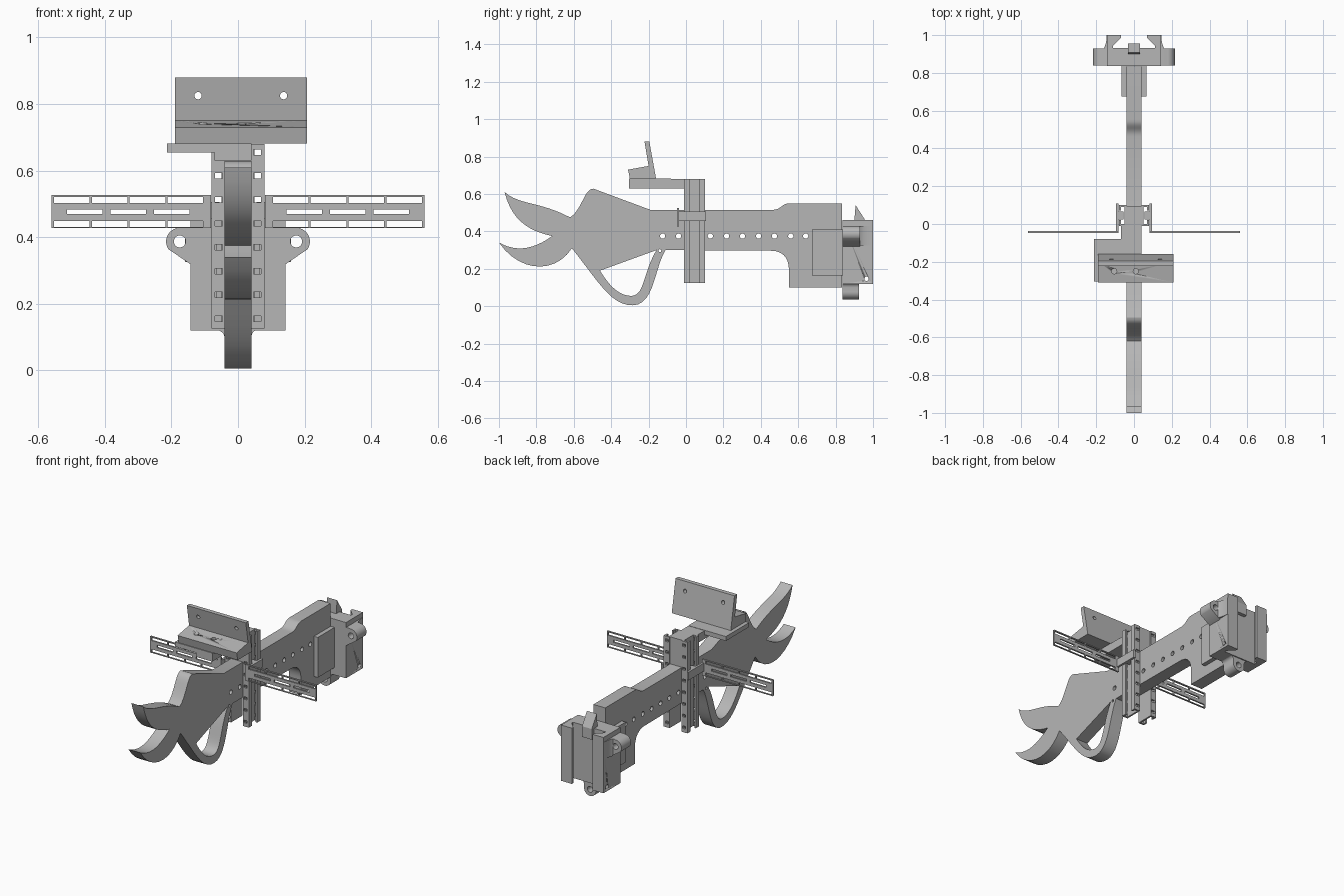
import bpy, bmesh, math
from mathutils import Vector
from mathutils.geometry import interpolate_bezier

cube = bpy.data.objects.get("Cube")
if cube:
    bpy.data.objects.remove(cube, do_unlink=True)

grey = bpy.data.materials.new("plain_grey")
grey.use_nodes = True
tone = (0.47, 0.47, 0.47, 1)
grey.diffuse_color = tone
grey.node_tree.nodes["Principled BSDF"].inputs["Base Color"].default_value = tone


def curve(a, b, c, d, n=12):
    """Bezier run without its last point."""
    return [tuple(p)[:2] for p in interpolate_bezier(*(Vector((*q, 0)) for q in (a, b, c, d)), n)][:-1]


def circle(u, v, r, start=0, end=360, n=20):
    return [(u + r * math.cos(math.radians(start + (end - start) * i / n)),
             v + r * math.sin(math.radians(start + (end - start) * i / n))) for i in range(n)]


def rect(u0, u1, v0, v1):
    return [(u0, v0), (u1, v0), (u1, v1), (u0, v1)]


def slab(name, axis, lo, hi, outline, holes=()):
    """Extrude an outline with holes along an axis from lo to hi."""
    cu = bpy.data.curves.new(name, 'CURVE')
    cu.dimensions, cu.fill_mode = '2D', 'BOTH'
    cu.extrude = (hi - lo) / 2
    for loop in [outline, *holes]:
        sp = cu.splines.new('POLY')
        sp.points.add(len(loop) - 1)
        for pt, (u, v) in zip(sp.points, loop):
            pt.co = (u, v, 0, 1)
        sp.use_cyclic_u = True
    temp = bpy.data.objects.new(name + "_outline", cu)
    bpy.context.collection.objects.link(temp)
    bpy.context.view_layer.update()
    me = bpy.data.meshes.new_from_object(temp.evaluated_get(bpy.context.evaluated_depsgraph_get()))
    bpy.data.objects.remove(temp, do_unlink=True)
    mid = (lo + hi) / 2
    for vert in me.vertices:
        u, v, w = vert.co
        w += mid
        vert.co = {'x': (w, u, v), 'y': (u, w, v), 'z': (u, v, w)}[axis]
    bm = bmesh.new()
    bm.from_mesh(me)
    bmesh.ops.remove_doubles(bm, verts=bm.verts, dist=1e-5)
    bmesh.ops.recalc_face_normals(bm, faces=bm.faces)
    bm.to_mesh(me)
    bm.free()
    me.shade_smooth()
    me.set_sharp_from_angle(angle=math.radians(30))
    me.materials.clear()
    me.materials.append(grey)
    ob = bpy.data.objects.new(name, me)
    bpy.context.collection.objects.link(ob)
    return ob


def box(name, x0, x1, y0, y1, z0, z1):
    return slab(name, 'z', z0, z1, rect(x0, x1, y0, y1))


def drill(ob, axis, lo, hi, u, v, r):
    cutter = slab(ob.name + "_cutter", axis, lo, hi, circle(u, v, r))
    cutter.hide_render = True
    cutter.hide_set(True)
    cutter.display_type = 'WIRE'
    mod = ob.modifiers.new("hole", 'BOOLEAN')
    mod.object, mod.solver = cutter, 'EXACT'


# Body: forked front, hand loop, straight beam, deep tail
body = (curve((-.97, .61), (-.89, .54), (-.78, .56), (-.62, .475))
        + [(-.62, .475)]
        + curve((-.60, .49), (-.54, .56), (-.54, .64), (-.48, .627))
        + [(-.19, .515)]
        + curve((.46, .515), (.51, .515), (.51, .55), (.555, .55))
        + [(.555, .55), (.835, .55), (.835, .10), (.55, .10)]
        + curve((.55, .19), (.55, .26), (.52, .295), (.45, .298))
        + [(-.10, .30)]
        + curve((-.11, .30), (-.17, .20), (-.17, .005), (-.285, .005))
        + curve((-.285, .005), (-.40, .005), (-.46, .12), (-.61, .31))
        + curve((-.61, .31), (-.70, .17), (-.89, .18), (-1, .34))
        + curve((-1, .34), (-.91, .29), (-.82, .30), (-.715, .375))
        + curve((-.715, .375), (-.83, .40), (-.93, .45), (-.97, .61)))
loop_gap = (curve((-.46, .19), (-.41, .11), (-.36, .055), (-.29, .055))
            + curve((-.29, .055), (-.22, .06), (-.23, .18), (-.158, .30)) + [(-.158, .30)])
pin_holes = [circle(y, .375, .014) for y in
             (-.125, -.04, .045, .13, .217, .302, .388, .473, .56, .64, .725, .79)]
slab("body", 'x', -.04, .04, body, [loop_gap, circle(-.14, .297, .008, n=12)] + pin_holes)

# Mirrored rails, wing brackets, wings, tail side plates
for s, side in ((1, "left"), (-1, "right")):
    def span(a, b):
        return (min(s * a, s * b), max(s * a, s * b))

    x0, x1 = span(.04, .077)
    h0, h1 = span(.046, .069)
    ports = [rect(h0, h1, z - .008, z + .008) for z in [.155 + .0715 * i for i in range(8)]]
    box(side + "_rail_web", *span(.04, .05), 0, .09, .125, .68)
    for end, y in (("front", -.01), ("back", .09)):
        slab(f"{side}_rail_{end}_flange", 'y', y, y + .011, rect(x0, x1, .125, .68), ports)
    for end, y in (("front", -.01), ("back", .071)):
        box(f"{side}_rail_{end}_lip", *span(.07, .08), y, y + .03, .125, .68)

    box(side + "_bracket_strap", *span(.081, .094), -.04, .108, .455, .505)
    box(side + "_bracket_key", *span(.055, .081), .025, .067, .455, .505)

    slots = []
    for z, first, count, h in ((.511, .105, 4, .009), (.476, .145, 3, .007), (.44, .105, 4, .009)):
        pitch = .1135 if count == 4 else .131
        for i in range(count):
            a = first + i * pitch
            slots.append(rect(*span(a, a + .107), z - h, z + h))
    slab(side + "_wing", 'y', -.047, -.037, rect(*span(.081, .56), .427, .526), slots)

    box(side + "_tail_plate", *span(.04, .066), .675, .84, .165, .41)

    # Ear with a hole, and its fillet into the block
    ear = circle(.175, .387, .041, -35, 100) + [(.165, .43), (.12, .43), (.12, .31), (.145, .32)]
    slab(side + "_ear", 'y', .838, .93, [(s * u, v) for u, v in ear], [circle(s * .175, .387, .018)])
    fillet = curve((.16, .93), (.15, .945), (.145, .97), (.145, 1)) + [(.145, 1), (.14, 1), (.14, .93)]
    slab(side + "_ear_fillet", 'z', .325, .43, [(s * u, v) for u, v in fillet])

# Tail block with an undercut slot down its back face
half = [(.143, .836), (.143, 1), (.07, 1), (.07, .985), (.11, .945), (.11, .932), (.035, .932)]
block = slab("tail_block", 'z', .12, .46, half + [(-u, v) for u, v in reversed(half)])
drill(block, 'x', -.3, .3, .965, .147, .012)
slab("latch_tab", 'x', -.033, .033,
     [(.90, .40), (.90, .46), (.907, .54), (.955, .465), (.955, .40)])
slab("bottom_lug", 'y', .836, .925,
     circle(0, .077, .04, 180, 360) + [(.04, .077)] + curve((.04, .10), (.042, .115), (.05, .12), (.06, .122))
     + [(.06, .14), (-.06, .14), (-.06, .122), (-.045, .112), (-.04, .10)],
     [circle(0, .077, .018)])

# Upper arm and offset shelf
box("upper_arm", -.07, .04, -.305, -.01, .63, .68)
box("arm_root", -.04, .04, -.01, .095, .515, .68)
box("side_shelf", -.213, .04, -.305, -.08, .655, .682)

# Tilted plate on a wedge foot
plate = slab("tilted_plate", 'x', -.19, .208,
             [(-.222, .88), (-.196, .88), (-.16, .682), (-.30, .682), (-.31, .73), (-.20, .75)])
for x in (-.12, .137):
    drill(plate, 'y', -.4, -.1, x, .825, .011)
for x in (-.105, .01):
    drill(plate, 'z', .60, .80, x, -.25, .014)
